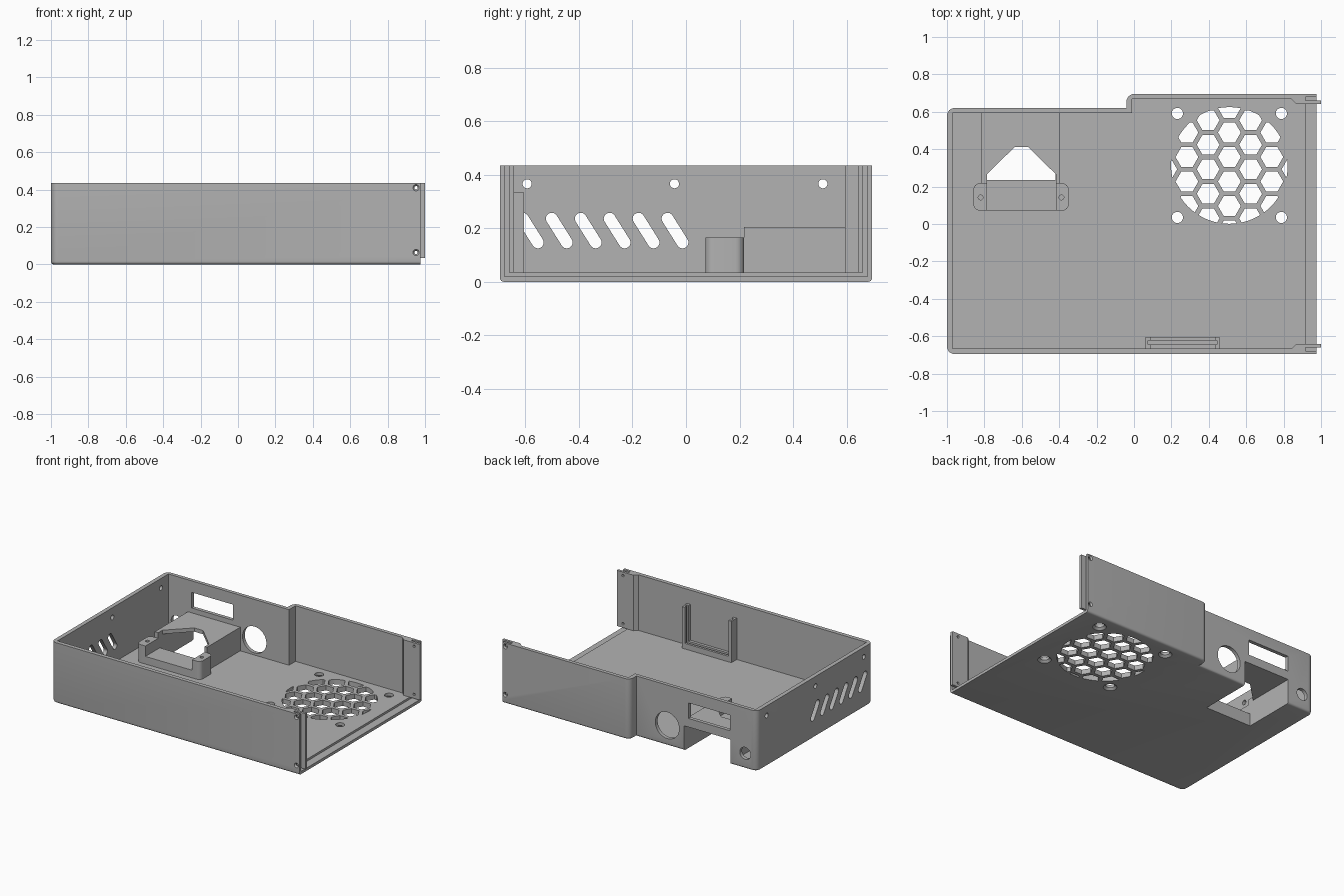
import bpy, bmesh, math
from mathutils import Vector, Matrix

if "Cube" in bpy.data.objects:
    bpy.data.objects.remove(bpy.data.objects["Cube"])

grey = bpy.data.materials.new("plain grey")
grey.use_nodes = True
COL = (0.45, 0.45, 0.45, 1)
grey.diffuse_color = COL
grey.node_tree.nodes["Principled BSDF"].inputs["Base Color"].default_value = COL

AXES = {  # maps profile (u, v, depth) to x, y, z
    "z": lambda u, v, d: (u, v, d),
    "y": lambda u, v, d: (u, d, v),
    "x": lambda u, v, d: (d, u, v),
}


def finish(name, bm):
    bmesh.ops.recalc_face_normals(bm, faces=bm.faces)
    me = bpy.data.meshes.new(name)
    bm.to_mesh(me)
    bm.free()
    me.materials.append(grey)
    ob = bpy.data.objects.new(name, me)
    bpy.context.collection.objects.link(ob)
    return ob


def add_prism(bm, pts, lo, hi, axis="z", pts_hi=None):
    f = AXES[axis]
    a = [bm.verts.new(f(u, v, lo)) for u, v in pts]
    b = [bm.verts.new(f(u, v, hi)) for u, v in (pts_hi or pts)]
    n = len(a)
    bm.faces.new(a[::-1])
    bm.faces.new(b)
    for i in range(n):
        bm.faces.new((a[i], a[(i + 1) % n], b[(i + 1) % n], b[i]))


def prism(name, pts, lo, hi, axis="z"):
    bm = bmesh.new()
    add_prism(bm, pts, lo, hi, axis)
    return finish(name, bm)


def rect(u0, u1, v0, v1):
    return [(u0, v0), (u1, v0), (u1, v1), (u0, v1)]


def ring(u, v, r, n=32, turn=0.0):
    return [(u + r * math.cos(turn + math.tau * i / n),
             v + r * math.sin(turn + math.tau * i / n)) for i in range(n)]


def box(name, x0, x1, y0, y1, z0, z1):
    return prism(name, rect(x0, x1, y0, y1), z0, z1)


def boolean(ob, cutter, op="DIFFERENCE"):
    m = ob.modifiers.new("cut", "BOOLEAN")
    m.object, m.operation, m.solver = cutter, op, "EXACT"
    bpy.context.view_layer.objects.active = ob
    bpy.ops.object.modifier_apply(modifier=m.name)


def cut(ob, *cutters):
    for c in cutters:
        boolean(ob, c)


def smooth(ob):
    bpy.ops.object.select_all(action="DESELECT")
    ob.select_set(True)
    bpy.context.view_layer.objects.active = ob
    bpy.ops.object.shade_smooth_by_angle(angle=math.radians(30))


H, W, FLOOR, END = 0.435, 0.695, 0.035, 0.975
helpers = []


def helper(ob):
    ob.hide_render = True
    helpers.append(ob)
    return ob


# Tray shell: stepped outline with rounded corners and bottom edge
bm = bmesh.new()
add_prism(bm, [(-1, -W), (END, -W), (END, W), (-0.04, W), (-0.04, 0.62), (-1, 0.62)], 0, H)
upright = [e for e in bm.edges
           if abs(e.verts[0].co.z - e.verts[1].co.z) > 0.1 and e.verts[0].co.x < 0.9
           and not (e.verts[0].co.x > -0.1 and e.verts[0].co.y < 0.65)]
bmesh.ops.bevel(bm, geom=upright, offset=0.04, segments=6, profile=0.5, affect="EDGES")
base = [e for e in bm.edges if all(v.co.z < 0.001 for v in e.verts)
        and not all(v.co.x > 0.97 for v in e.verts)]
bmesh.ops.bevel(bm, geom=base, offset=0.016, segments=4, profile=0.5, affect="EDGES")
tray = finish("tray_shell", bm)
inside = helper(prism("inside_cutter", [(-0.97, -0.666), (1.1, -0.666), (1.1, 0.668),
                                        (-0.01, 0.668), (-0.01, 0.594), (-0.97, 0.594)], FLOOR, 0.6))
# Rebate at the open end
rebate = helper(box("rebate_cutter", 0.917, 1.1, -0.678, 0.678, 0.02, 0.6))
# Socket pocket, open below and behind
pocket = helper(box("pocket_cutter", -0.787, -0.42, 0.235, 0.75, -0.1, 0.178))
cut(tray, inside, rebate, pocket)

# Fan grille: hexagons clipped to a circle
FX, FY, R, P = 0.51, 0.313, 0.312, 0.131
bm = bmesh.new()
for i in range(-3, 4):
    for j in range(-4, 5):
        x = FX + i * P * 0.866
        y = 0.358 + (j + 0.5 * (i % 2)) * P
        if math.hypot(x - FX, y - FY) < R + 0.045:
            add_prism(bm, ring(x, y, 0.061, 6), -0.1, 0.1)
grille = helper(finish("grille_cutter", bm))
disc = helper(prism("disc_cutter", ring(FX, FY, R, 64), -0.05, 0.08))
boolean(grille, disc, "INTERSECT")

# Fan screw holes, countersunk from below
bm = bmesh.new()
for sx in (-1, 1):
    for sy in (-1, 1):
        c = (FX + sx * 0.278, FY + sy * 0.278)
        add_prism(bm, ring(*c, 0.03), -0.1, 0.1)
fan_holes = helper(finish("fan_hole_cutter", bm))
bm = bmesh.new()
for sx in (-1, 1):
    for sy in (-1, 1):
        c = (FX + sx * 0.278, FY + sy * 0.278)
        add_prism(bm, ring(*c, 0.05), -0.005, 0.015, pts_hi=ring(*c, 0.029))
fan_sinks = helper(finish("fan_sink_cutter", bm))

# Side wall: slanted vents and three round holes
bm = bmesh.new()
for i in range(6):
    lo, hi = Vector((-0.013 - 0.108 * i, 0.147)), Vector((-0.069 - 0.108 * i, 0.236))
    a = math.atan2(hi.y - lo.y, hi.x - lo.x)
    arc = [a - math.pi / 2 + math.pi * k / 10 for k in range(11)]
    slot = [(hi.x + 0.022 * math.cos(t), hi.y + 0.022 * math.sin(t)) for t in arc]
    slot += [(lo.x - 0.022 * math.cos(t), lo.y - 0.022 * math.sin(t)) for t in arc]
    add_prism(bm, slot, -1.1, -0.9, "x")
for y in (-0.593, -0.043, 0.511):
    add_prism(bm, ring(y, 0.366, 0.017, 20), -1.1, -0.9, "x")
vents = helper(finish("vent_cutter", bm))

# Back wall: large round hole, small round hole, display window
bm = bmesh.new()
add_prism(bm, ring(-0.285, 0.145, 0.095, 40), 0.5, 0.66, "y")
add_prism(bm, ring(-0.905, 0.11, 0.043), 0.5, 0.75, "y")
add_prism(bm, rect(-0.785, -0.455, 0.24, 0.352), 0.5, 0.75, "y")
ports = helper(finish("port_cutter", bm))

# End screws through both long walls, countersunk outside
bm = bmesh.new()
for z in (0.064, 0.41):
    add_prism(bm, ring(0.952, z, 0.009, 20), -0.8, 0.8, "y")
screws = helper(finish("screw_cutter", bm))
bm = bmesh.new()
for z in (0.064, 0.41):
    for s in (-1, 1):
        add_prism(bm, ring(0.952, z, 0.02, 20), s * 0.699, s * 0.684, "y",
                  ring(0.952, z, 0.0085, 20))
sinks = helper(finish("screw_sink_cutter", bm))
cut(tray, grille, fan_holes, fan_sinks, vents, ports, screws, sinks)
smooth(tray)

# Tongues inside the open end, one per long wall
for s, name in ((-1, "front_tongue"), (1, "back_tongue")):
    pts = [(0.843, 0.667), (0.868, 0.642), (1.0, 0.642), (1.0, 0.66), (0.917, 0.66), (0.917, 0.67)]
    tongue = prism(name, [(x, s * y) for x, y in pts], FLOOR, H)
    cut(tongue, screws)
    smooth(tongue)

# Socket shroud with tapered opening in its roof
shroud = box("socket_shroud", -0.815, -0.398, 0.217, 0.6, 0.03, 0.205)
roof_gap = helper(prism("roof_cutter", [(-0.787, 0.0), (-0.417, 0.0), (-0.417, 0.265),
                                        (-0.567, 0.413), (-0.637, 0.413), (-0.787, 0.265)], 0.09, 0.4))
cut(shroud, pocket, roof_gap)

# Socket mount: rounded bar with two screw posts and a low middle
bm = bmesh.new()
add_prism(bm, rect(-0.858, -0.35, 0.072, 0.217), 0.03, 0.165)
upright = [e for e in bm.edges if abs(e.verts[0].co.z - e.verts[1].co.z) > 0.1]
bmesh.ops.bevel(bm, geom=upright, offset=0.032, segments=6, profile=0.5, affect="EDGES")
mount = finish("socket_mount", bm)
bm = bmesh.new()
for x in (-0.82, -0.388):
    add_prism(bm, ring(x, 0.142, 0.013, 20), 0.06, 0.3)
cut(mount, roof_gap, helper(finish("mount_hole_cutter", bm)))
smooth(mount)

# Card holder on the front wall: slotted U frame
U = [(0.062, FLOOR), (0.457, FLOOR), (0.457, 0.333), (0.432, 0.333),
     (0.432, 0.075), (0.087, 0.075), (0.087, 0.333), (0.062, 0.333)]
holder = prism("card_holder", U, -0.67, -0.605, "y")
cut(holder, helper(box("card_slot_cutter", 0.074, 0.445, -0.645, -0.622, 0.055, 0.5)))

for h in helpers:
    bpy.data.objects.remove(h)
